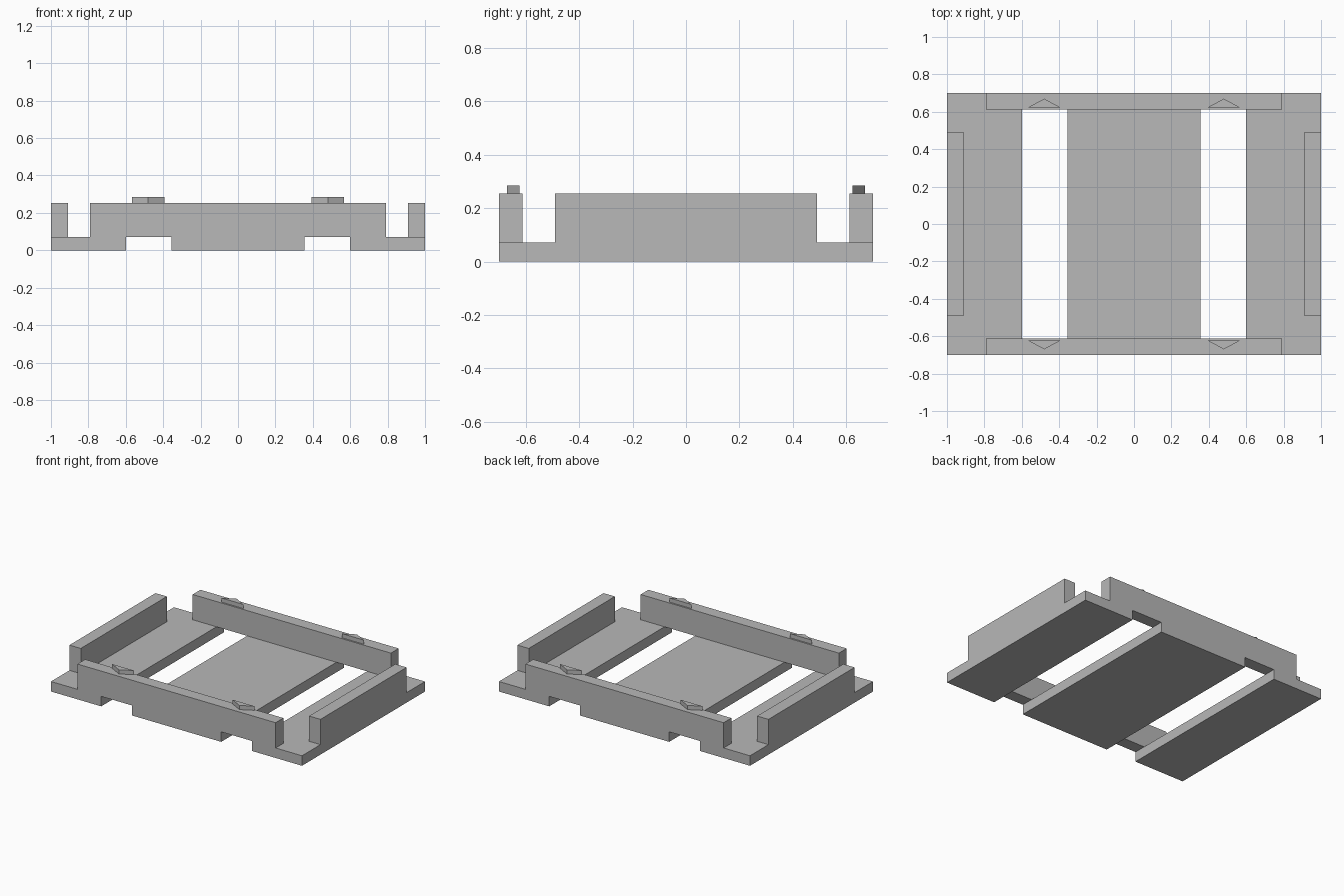
import bpy
import bmesh

cube = bpy.data.objects.get("Cube")
if cube:
    bpy.data.objects.remove(cube, do_unlink=True)

grey = bpy.data.materials.new("light_grey")
grey.use_nodes = True
colour = (0.48, 0.48, 0.48, 1)
grey.diffuse_color = colour
grey.node_tree.nodes["Principled BSDF"].inputs["Base Color"].default_value = colour

BASE, WALL, TOP = 0.072, 0.254, 0.284  # heights of floor, walls and markers


def prism(name, outline, z0, z1):
    """Extrude a flat outline from z0 up to z1."""
    bm = bmesh.new()
    face = bm.faces.new([bm.verts.new((x, y, z0)) for x, y in outline])
    new = bmesh.ops.extrude_face_region(bm, geom=[face])["geom"]
    verts = [v for v in new if isinstance(v, bmesh.types.BMVert)]
    bmesh.ops.translate(bm, verts=verts, vec=(0, 0, z1 - z0))
    bmesh.ops.recalc_face_normals(bm, faces=bm.faces)
    mesh = bpy.data.meshes.new(name)
    bm.to_mesh(mesh)
    bm.free()
    mesh.materials.append(grey)
    obj = bpy.data.objects.new(name, mesh)
    bpy.context.collection.objects.link(obj)
    return obj


def block(name, x0, x1, y0, y1, z0, z1):
    return prism(name, [(x0, y0), (x1, y0), (x1, y1), (x0, y1)], z0, z1)


# Floor: a wide middle plank with a gap on either side
block("middle_plank", -0.356, 0.356, -0.7, 0.7, 0, BASE)

for side, s in (("left", 1), ("right", -1)):
    # Side planks and the short walls along their outer edges
    block(side + "_plank", s * 0.6, s, -0.7, 0.7, 0, BASE)
    block(side + "_wall", s * 0.91, s, -0.49, 0.49, BASE, WALL)

for end, e in (("front", -1), ("back", 1)):
    # Long walls bridging the gaps
    block(end + "_wall", -0.79, 0.79, e * 0.612, e * 0.7, BASE, WALL)
    # Triangular markers on top, pointing outward
    for side, s in (("left", 1), ("right", -1)):
        cx = s * 0.48
        prism(f"{end}_{side}_marker",
              [(cx - 0.087, e * 0.623), (cx + 0.087, e * 0.623), (cx, e * 0.67)],
              WALL, TOP)
